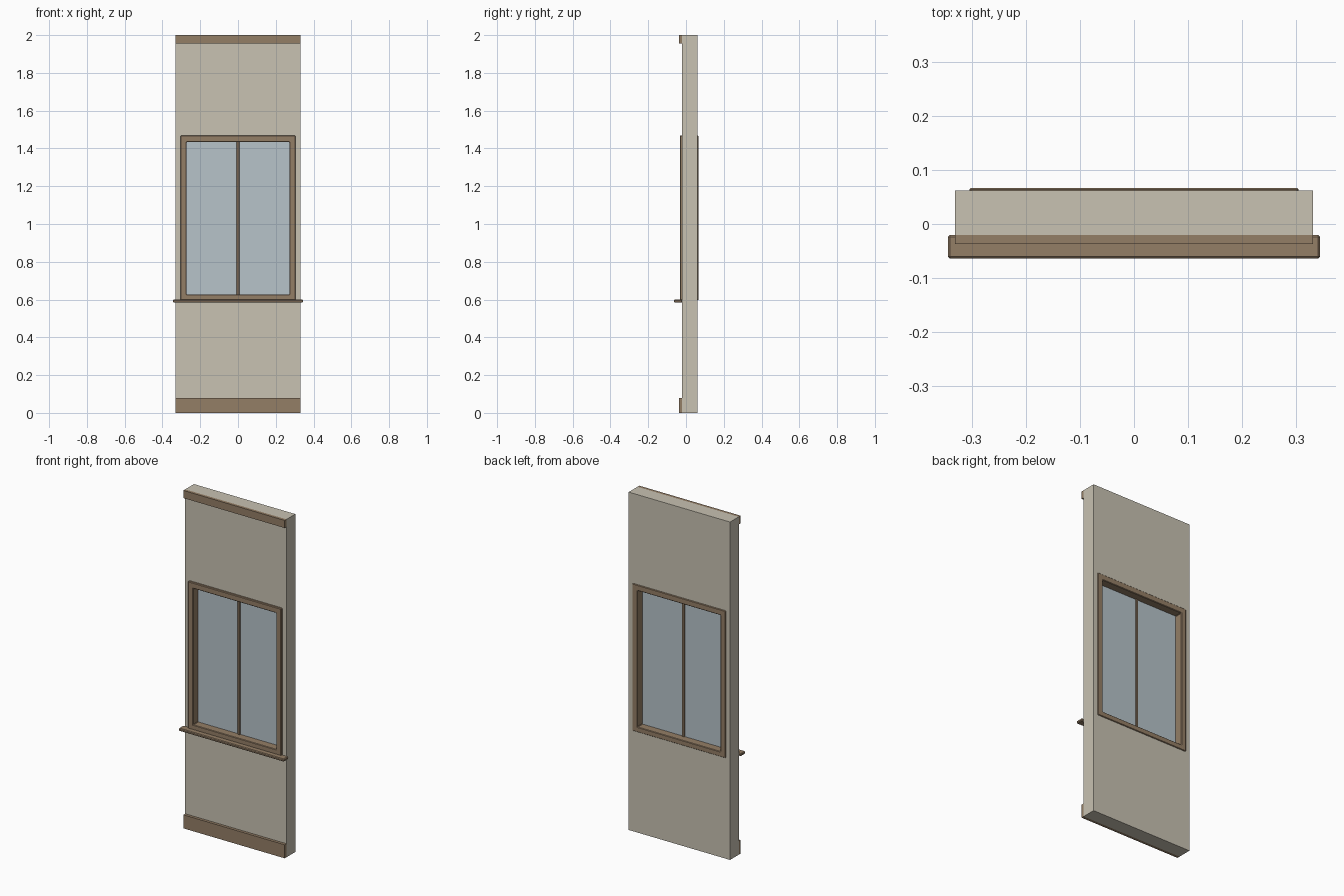
import bpy
import bmesh

if "Cube" in bpy.data.objects:
    bpy.data.objects.remove(bpy.data.objects["Cube"], do_unlink=True)


def make_material(name, rgb):
    mat = bpy.data.materials.new(name)
    mat.use_nodes = True
    mat.diffuse_color = (*rgb, 1)
    mat.node_tree.nodes["Principled BSDF"].inputs["Base Color"].default_value = (*rgb, 1)
    return mat


PLASTER = make_material("beige plaster", (0.578, 0.539, 0.445))
WOOD = make_material("brown wood", (0.296, 0.209, 0.133))
GLASS = make_material("pale blue glass", (0.474, 0.546, 0.591))


def finish(name, bm, mat, bevel=0):
    bmesh.ops.recalc_face_normals(bm, faces=bm.faces)
    mesh = bpy.data.meshes.new(name)
    bm.to_mesh(mesh)
    bm.free()
    mesh.materials.append(mat)
    obj = bpy.data.objects.new(name, mesh)
    bpy.context.collection.objects.link(obj)
    if bevel:
        mod = obj.modifiers.new("edge bevel", "BEVEL")
        mod.width = bevel
        mod.segments = 1
    return obj


def box(name, half_x, y0, y1, z0, z1, mat, bevel=0):
    """Box centred on x = 0."""
    bm = bmesh.new()
    bmesh.ops.create_cube(bm, size=1)
    for v in bm.verts:
        v.co = (v.co.x * 2 * half_x, y1 if v.co.y > 0 else y0, z1 if v.co.z > 0 else z0)
    return finish(name, bm, mat, bevel)


def ring(name, outer, inner, y0, y1, mat, bevel=0):
    """Rectangular slab with a rectangular hole; each rectangle is (half_x, z0, z1)."""
    bm = bmesh.new()

    def loop(rect, y):
        hx, z0, z1 = rect
        return [bm.verts.new((x, y, z)) for x, z in ((-hx, z0), (hx, z0), (hx, z1), (-hx, z1))]

    loops = [loop(outer, y0), loop(outer, y1), loop(inner, y1), loop(inner, y0)]
    for a, b in zip(loops, loops[1:] + loops[:1]):
        for i in range(4):
            j = (i + 1) % 4
            bm.faces.new((a[i], a[j], b[j], b[i]))
    return finish(name, bm, mat, bevel)


# Wall panel with window opening
ring("wall", (0.332, 0, 2), (0.29, 0.61, 1.453), -0.02, 0.062, PLASTER)

# Base and top trim boards
box("base_board", 0.332, -0.037, -0.02, 0, 0.08, WOOD)
box("top_board", 0.332, -0.037, -0.02, 1.955, 2, WOOD)

# Window: frame, glass, centre bar and sill
ring("window_frame", (0.305, 0.597, 1.468), (0.272, 0.627, 1.434), -0.033, 0.067, WOOD, 0.003)
box("window_glass", 0.274, 0.014, 0.020, 0.625, 1.436, GLASS)
box("centre_bar", 0.008, 0.007, 0.027, 0.626, 1.435, WOOD, 0.002)
box("window_sill", 0.345, -0.064, -0.02, 0.584, 0.600, WOOD, 0.004)
